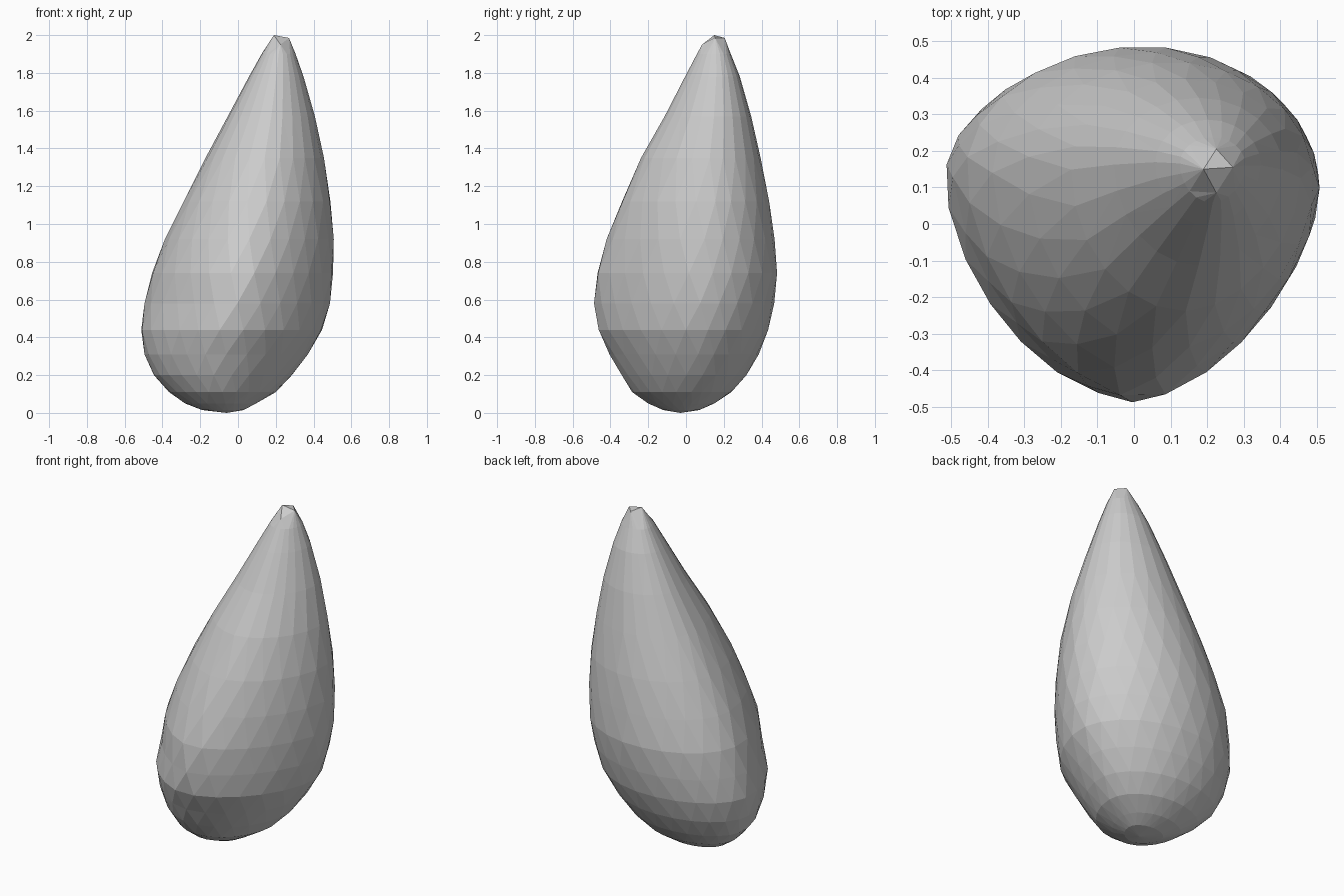
import bpy, bmesh, math

cube = bpy.data.objects.get("Cube")
if cube:
    bpy.data.objects.remove(cube, do_unlink=True)

SIDES = 24
# Each ring: height, left edge, right edge, front edge, back edge
RINGS = [
    (.015, -.19, .03, -.12, .07), (.05, -.28, .095, -.20, .15),
    (.11, -.365, .20, -.285, .24), (.20, -.445, .285, -.34, .32),
    (.31, -.495, .37, -.405, .385), (.44, -.512, .445, -.462, .435),
    (.58, -.495, .487, -.487, .467), (.74, -.455, .503, -.468, .482),
    (.92, -.387, .507, -.42, .469), (1.12, -.287, .489, -.338, .44),
    (1.35, -.172, .455, -.238, .395), (1.57, -.054, .407, -.113, .345),
    (1.78, .058, .347, -.005, .285), (1.90, .125, .305, .058, .237),
]


def section(index, ring):
    """Rounded three-cornered outline, narrowest towards the front."""
    z, left, right, front, back = ring
    rise = min(z / 1.6, 1)
    away = min(abs(z - .6) / .6, 1)
    mid_x, half_x = (left + right) / 2, (right - left) / 2
    shift = .5 * (index % 2) if z < 1.2 else 0
    outline = []
    for i in range(SIDES):
        a = math.tau * (i + shift) / SIDES
        c, s = math.cos(a), math.sin(a)
        if s > 0:
            n = 2
        elif c > 0 and z > .6:
            n = 1.52 + .25 * away
        else:
            n = 1.57 + .4 * away
        r = (abs(c) ** n + abs(s) ** n) ** (-1 / n)
        outline.append((r * c, r * s))
    # Let every ring reach its full width and depth
    reach_x = max(u for u, v in outline)
    reach_back = max(v for u, v in outline)
    reach_front = -min(v for u, v in outline)
    points = []
    for u, v in outline:
        share = .6 - .03 * rise if u > 0 else .67 - .07 * rise
        wide_y = front + (back - front) * share
        depth = (back - wide_y) / reach_back if v > 0 else (wide_y - front) / reach_front
        points.append((mid_x + half_x * u / reach_x, wide_y + depth * v, z))
    return points


bm = bmesh.new()
loops = [[bm.verts.new(p) for p in section(k, r)] for k, r in enumerate(RINGS)]

# Triangulated skin with staggered lower rows
for k, (low, high) in enumerate(zip(loops, loops[1:])):
    for i in range(SIDES):
        j = (i + 1) % SIDES
        if k % 2:
            bm.faces.new((low[i], low[j], high[j]))
            bm.faces.new((low[i], high[j], high[i]))
        else:
            bm.faces.new((low[i], low[j], high[i]))
            bm.faces.new((low[j], high[j], high[i]))

# Rounded base
base = bm.verts.new((-.06, -.03, 0))
for i in range(SIDES):
    bm.faces.new((base, loops[0][(i + 1) % SIDES], loops[0][i]))

# Small notched tip: right, back, left and front corners
tip = [bm.verts.new(p) for p in ((.27, .155, 1.985), (.225, .205, 1.985),
                                 (.19, .15, 2), (.225, .085, 1.95))]
quarter = SIDES // 4
top = loops[-1]
for q in range(4):
    for i in range(q * quarter, (q + 1) * quarter):
        corner = tip[q] if i < (q + .5) * quarter else tip[(q + 1) % 4]
        bm.faces.new((top[i], top[(i + 1) % SIDES], corner))
    middle = top[q * quarter + quarter // 2]
    bm.faces.new((middle, tip[(q + 1) % 4], tip[q]))
bm.faces.new(tip[:3])
bm.faces.new((tip[0], tip[2], tip[3]))
bmesh.ops.recalc_face_normals(bm, faces=bm.faces)

mesh = bpy.data.meshes.new("seed_body")
bm.to_mesh(mesh)
bm.free()
seed = bpy.data.objects.new("seed_body", mesh)
bpy.context.collection.objects.link(seed)

# Plain grey surface
grey = bpy.data.materials.new("light_grey")
grey.use_nodes = True
colour = (.6, .6, .6, 1)
grey.diffuse_color = colour
grey.node_tree.nodes["Principled BSDF"].inputs["Base Color"].default_value = colour
mesh.materials.append(grey)
